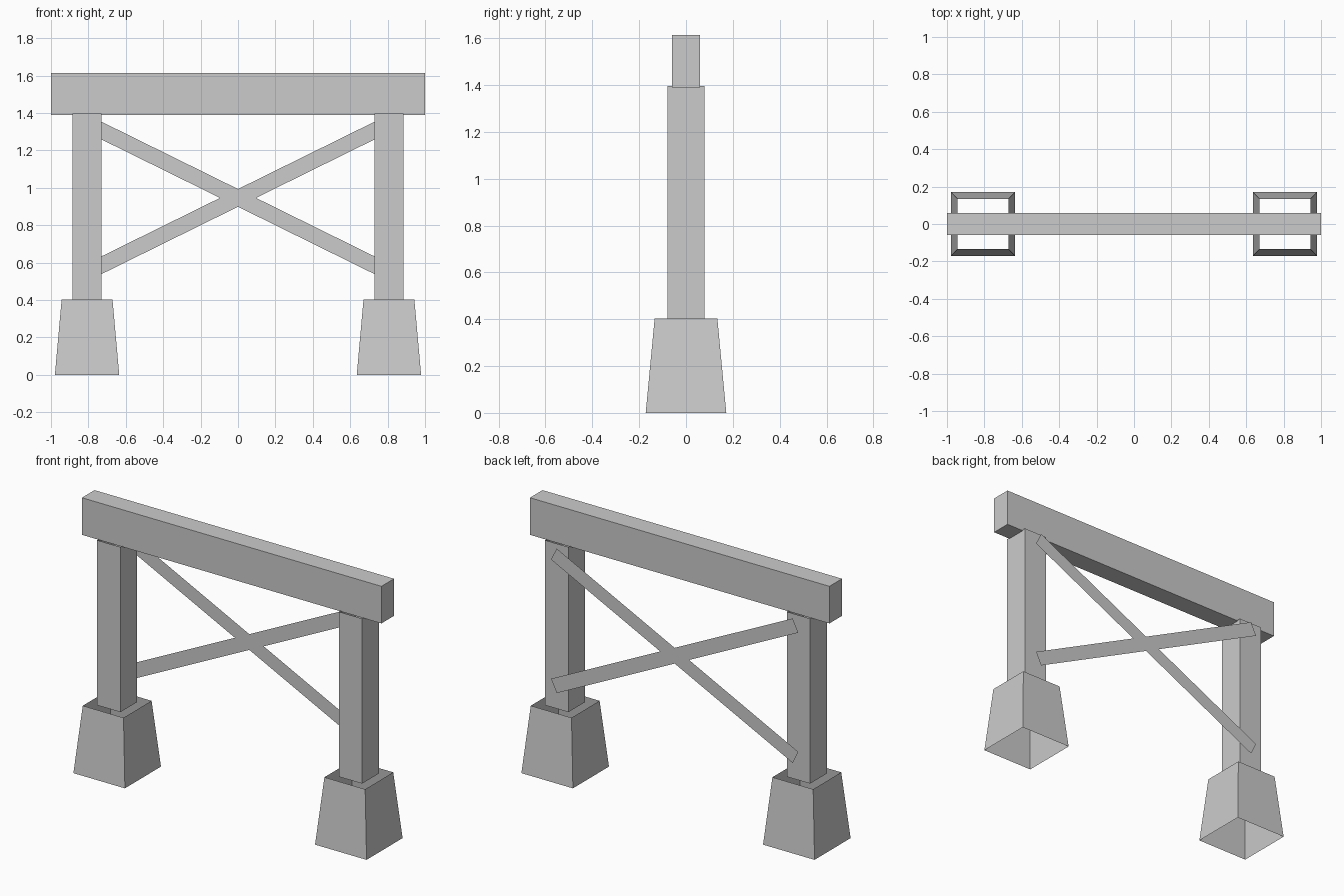
import bpy
from math import atan2, cos

if "Cube" in bpy.data.objects:
    bpy.data.objects.remove(bpy.data.objects["Cube"])

POST_X = 0.807      # distance of each leg from the centre
BRACE_Y = 0.108     # plane of the cross braces, behind the posts
BRACE_HALF_W = 0.0425


def add_mesh(name, verts, faces):
    mesh = bpy.data.meshes.new(name)
    mesh.from_pydata(verts, [], faces)
    mesh.update()
    obj = bpy.data.objects.new(name, mesh)
    bpy.context.collection.objects.link(obj)
    return obj


def frustum(name, x, z0, z1, bottom, top, capped=False):
    """Four-sided tube from half sizes (x, y) at bottom and top."""
    signs = [(-1, -1), (1, -1), (1, 1), (-1, 1)]
    verts = [(x + sx * h[0], sy * h[1], z)
             for h, z in ((bottom, z0), (top, z1)) for sx, sy in signs]
    faces = [(i, (i + 1) % 4, (i + 1) % 4 + 4, i + 4) for i in range(4)]
    if capped:
        faces += [(3, 2, 1, 0), (4, 5, 6, 7)]
    return add_mesh(name, verts, faces)


# Top beam, closed box
frustum("top_beam", 0, 1.39, 1.614, (1.0, 0.06), (1.0, 0.06), capped=True)

# Posts and tapered footings, open at both ends
for side, s in (("left", -1), ("right", 1)):
    frustum(side + "_post", s * POST_X, 0.40, 1.396, (0.078, 0.08), (0.078, 0.08))
    frustum(side + "_footing", s * POST_X, 0.0, 0.402, (0.172, 0.172), (0.136, 0.134))

# Cross braces, flat strips on the back side
angle = atan2(0.36, 0.73)
half_len = POST_X / cos(angle)
for name, s in (("rising_brace", -1), ("falling_brace", 1)):
    w = BRACE_HALF_W
    strip = add_mesh(name,
                     [(-half_len, 0, -w), (-half_len, 0, w),
                      (half_len, 0, w), (half_len, 0, -w)],
                     [(0, 1, 2, 3)])
    strip.location = (0, BRACE_Y, 0.946)
    strip.rotation_euler = (0, s * angle, 0)
